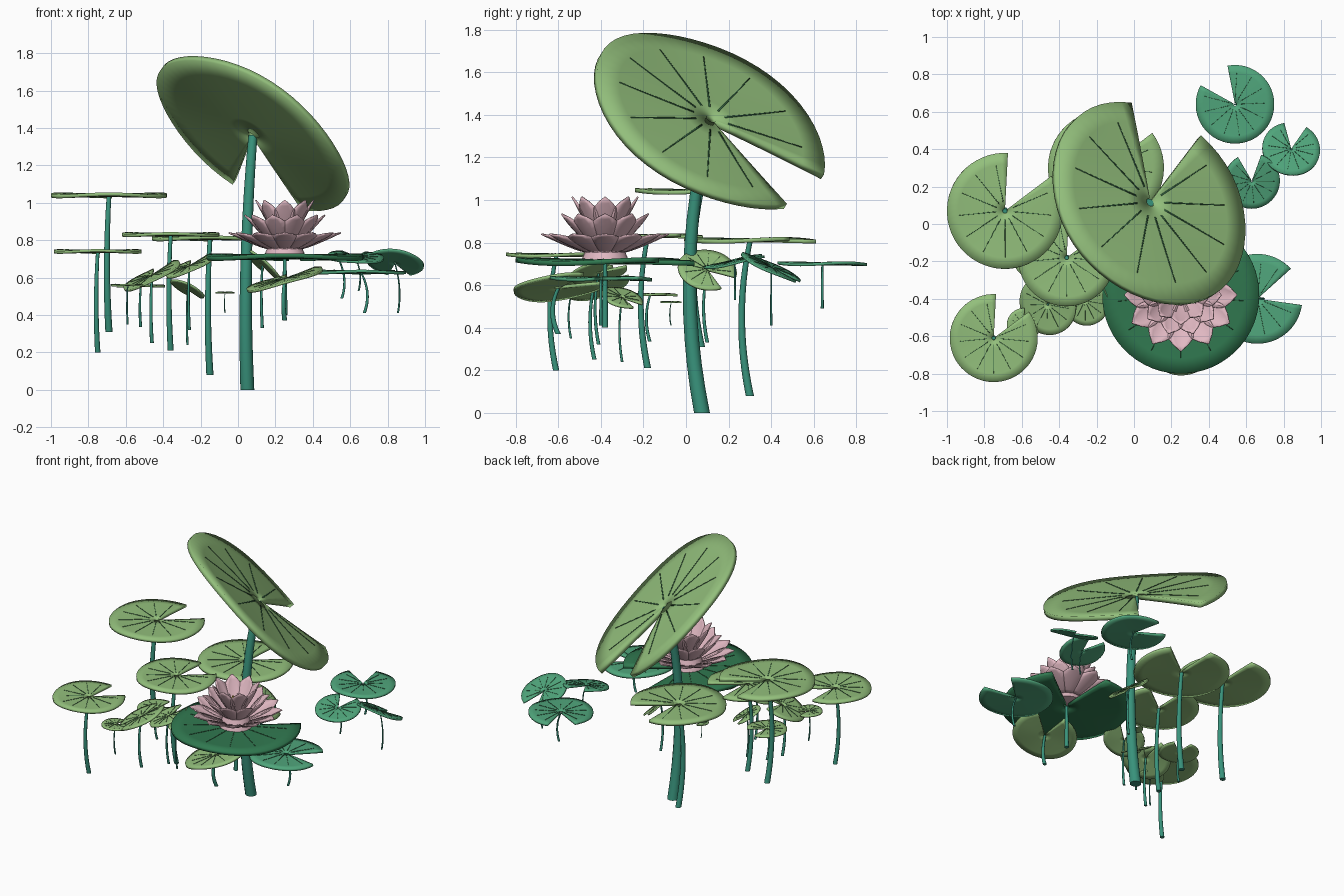
import bpy, bmesh, math
from mathutils import Vector

if "Cube" in bpy.data.objects:
    bpy.data.objects.remove(bpy.data.objects["Cube"])


def material(name, r, g, b):
    m = bpy.data.materials.new(name)
    m.diffuse_color = (r, g, b, 1)
    m.use_nodes = True
    m.node_tree.nodes["Principled BSDF"].inputs["Base Color"].default_value = m.diffuse_color
    return m


LIGHT = material("light_green", .29, .52, .2)
DARK = material("deep_green", .03, .19, .08)
TEAL = material("teal_green", .08, .38, .2)
STEM = material("stem_teal", .04, .29, .2)
VEIN = material("vein_green", .03, .12, .05)
PINK = material("petal_pink", .75, .48, .54)
GOLD = material("stamen_gold", .8, .58, .12)


def polar(r, a, z=0):
    return Vector((r * math.cos(a), r * math.sin(a), z))


def finish(bm, name, mat, thick=0):
    me = bpy.data.meshes.new(name)
    bm.to_mesh(me)
    bm.free()
    ob = bpy.data.objects.new(name, me)
    bpy.context.collection.objects.link(ob)
    me.materials.append(mat)
    if thick:
        s = ob.modifiers.new("thickness", "SOLIDIFY")
        s.thickness = thick
        s.offset = 0
    bpy.ops.object.select_all(action="DESELECT")
    ob.select_set(True)
    bpy.context.view_layer.objects.active = ob
    bpy.ops.object.shade_smooth_by_angle(angle=math.radians(40))


def skin(bm, rows, closed=False):
    for a, b in zip(rows, rows[1:]):
        n = len(a)
        for j in range(n if closed else n - 1):
            k = (j + 1) % n
            bm.faces.new((a[j], b[j], b[k], a[k]))


def pad(name, c, R, mat, tilt=(0, 0), notch=37, span=50):
    """Notched disc; the notch direction is given as seen from above."""
    n = Vector((*tilt, math.sqrt(1 - tilt[0] ** 2 - tilt[1] ** 2)))
    q = Vector((0, 0, 1)).rotation_difference(n)

    def local(deg):
        d = polar(1, math.radians(deg))
        d.z = -n.dot(d) / n.z
        d = q.inverted() @ d
        return math.atan2(d.y, d.x)

    a0, a1 = local(notch + span), local(notch)
    if a1 <= a0:
        a1 += 2 * math.pi
    t = .045 * R + .005

    def pt(r, a, lift=0):
        return c + q @ polar(r, a, .02 * r * r / R * math.sin(3 * a) + lift)

    bm = bmesh.new()
    skin(bm, [[bm.verts.new(pt(R * (.04 + .96 * i / 5), a0 + (a1 - a0) * j / 48))
               for j in range(49)] for i in range(6)])
    finish(bm, name + "_pad", mat, t)

    # radiating veins on the upper face
    bm = bmesh.new()
    for i in range(11):
        a = a0 + (a1 - a0) * (i + .5) / 11
        rows = []
        for k in range(6):
            r = R * (.15 + .13 * k)
            w = R * .007 * (1 - .1 * k) / r
            rows.append([bm.verts.new(pt(r, a + s * w, t / 2)) for s in (-1, 1)])
        skin(bm, rows)
    finish(bm, name + "_veins", VEIN, .004)


def stem(name, foot, top, r, bend):
    """Tapered tube along a gentle bend."""
    m = (foot + top) / 2 + Vector((*bend, 0))
    bm = bmesh.new()
    rows = []
    for k in range(13):
        u = k / 12
        p = foot * (1 - u) ** 2 + m * 2 * u * (1 - u) + top * u * u
        rows.append([bm.verts.new(p + polar(r * (1 - .35 * u), j * math.pi / 6)) for j in range(12)])
    skin(bm, rows, True)
    bm.faces.new(rows[0])
    bm.faces.new(rows[-1])
    bmesh.ops.recalc_face_normals(bm, faces=bm.faces)
    finish(bm, name + "_stem", STEM)


def plant(name, x, y, z, R, length, mat=LIGHT, **shape):
    c = Vector((x, y, z))
    pad(name, c, R, mat, **shape)
    bend = {LIGHT: (-.07 * R, -.25 * R), TEAL: (.2 * R, 0), DARK: (0, 0)}[mat]
    shift = Vector((.015 if mat == TEAL else 0, 0, -length))
    if R > .5:
        shift += Vector((-.03, -.035, 0))
    stem(name, c + shift, c - Vector((0, 0, .006)), R * (.062 if mat == LIGHT else .035), bend)


# the tall tilted leaf and the dark leaf carrying the flower
plant("tall_leaf", .08, .11, 1.37, .6, 1.37, tilt=(.527, .436), notch=53, span=47)
plant("flower_leaf", .25, -.38, .71, .42, .31, DARK)

# level light leaves
plant("left_high", -.69, .07, 1.04, .31, .73)
plant("left_front", -.75, -.61, .74, .235, .54)
plant("middle", -.36, -.18, .83, .26, .62)
plant("back", -.15, .3, .81, .31, .73)
plant("small_low", -.59, -.54, .56, .09, .21)
plant("small_hidden", -.52, -.17, .555, .13, .22)
plant("tiny", -.07, -.07, .52, .05, .11)

# tilted light leaves
plant("under_flower", .25, -.6, .59, .21, .22, tilt=(-.27, -.1))
plant("small_left", -.46, -.43, .61, .165, .36, tilt=(-.43, -.18))
plant("small_middle", -.26, -.41, .66, .135, .34, tilt=(-.38, -.2))
plant("drooping", -.27, -.3, .54, .1, .3, tilt=(.42, .25))
plant("small_centre", .13, .1, .67, .14, .34, tilt=(.65, .15))

# teal leaves on the right
plant("right_front", .66, -.4, .63, .24, .22, TEAL, notch=-8)
plant("right_back", .54, .64, .7, .21, .21, TEAL, notch=101)
plant("right_far", .84, .4, .68, .155, .27, TEAL, tilt=(.12, .42), notch=55)
plant("right_inner", .63, .23, .71, .15, .18, TEAL, tilt=(.05, -.2), notch=70)

# flower: three tiers of cupped pointed petals
FC = Vector((.25, -.38, 0))


def petals(name, count, r0, z0, r1, z1, width, turn=0):
    bm = bmesh.new()
    for i in range(count):
        a = 2 * math.pi * (i + turn) / count - math.pi / 2
        out, side = polar(1, a), polar(1, a + math.pi / 2)
        rows = []
        for k in range(8):
            u = k / 7
            # widest at two thirds, pointed at the tip
            w = width * (.45 + .55 * math.sin(u * 2.3) if u < .68 else max(.03, 1 - ((u - .68) / .32) ** 1.5))
            row = []
            for s in (-1, -.5, 0, .5, 1):
                z = z0 + (z1 - z0) * u ** 1.2 + .2 * w * s * s
                r = r0 + (r1 - r0) * u - .15 * w * s * s
                row.append(bm.verts.new(FC + out * r + side * w * s + Vector((0, 0, z))))
            rows.append(row)
        skin(bm, rows)
    finish(bm, name, PINK, .007)


petals("outer_petals", 12, .09, .755, .3, .84, .07)
petals("middle_petals", 10, .07, .79, .215, .935, .062, .5)
petals("inner_petals", 8, .045, .83, .155, 1.015, .055)

# flower core and stamens
bm = bmesh.new()
bmesh.ops.create_cone(bm, cap_ends=True, segments=24, radius1=.11, radius2=.05, depth=.14)
bmesh.ops.translate(bm, vec=FC + Vector((0, 0, .79)), verts=bm.verts)
finish(bm, "flower_core", PINK)
bm = bmesh.new()
for i in range(14):
    res = bmesh.ops.create_cone(bm, cap_ends=True, segments=6, radius1=.004, radius2=.006, depth=.07)
    bmesh.ops.translate(bm, vec=FC + polar(.045 * math.sqrt((i + .5) / 14), i * 2.4, .88), verts=res["verts"])
finish(bm, "stamens", GOLD)
